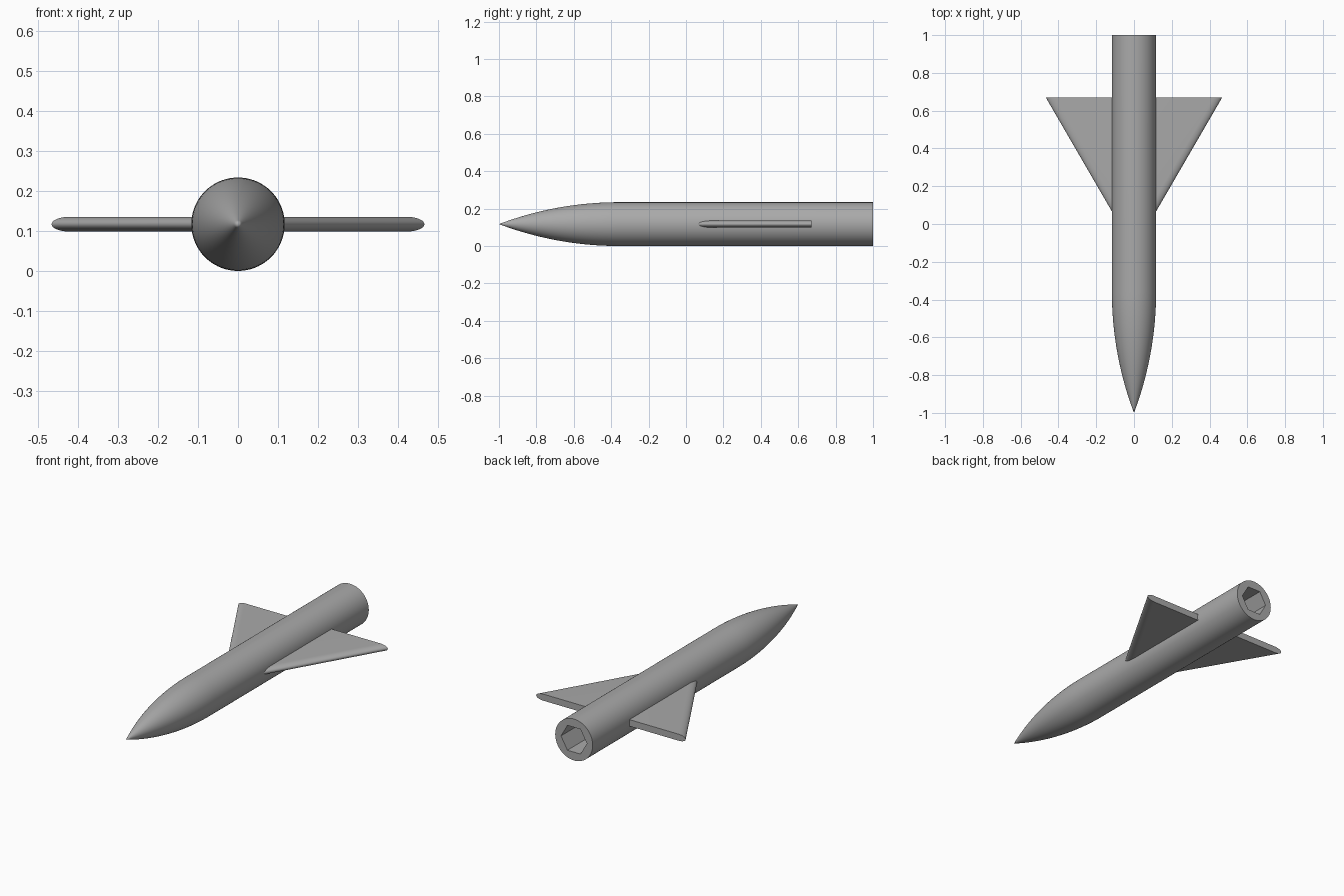
import bpy, bmesh
from math import sin, cos, pi, sqrt

if "Cube" in bpy.data.objects:
    bpy.data.objects.remove(bpy.data.objects["Cube"], do_unlink=True)

RADIUS = 0.117        # body radius, also the height of the axis
NOSE_LENGTH = 0.64
SEGMENTS = 72

grey = bpy.data.materials.new("plain grey")
grey.use_nodes = True
grey.diffuse_color = (0.4, 0.4, 0.4, 1)
grey.node_tree.nodes["Principled BSDF"].inputs["Base Color"].default_value = (0.4, 0.4, 0.4, 1)


def finish(bm, name):
    """Turn a bmesh into a named grey object."""
    bmesh.ops.recalc_face_normals(bm, faces=bm.faces)
    mesh = bpy.data.meshes.new(name)
    bm.to_mesh(mesh)
    bm.free()
    obj = bpy.data.objects.new(name, mesh)
    bpy.context.collection.objects.link(obj)
    mesh.materials.append(grey)
    return obj


def activate(obj):
    bpy.ops.object.select_all(action='DESELECT')
    obj.select_set(True)
    bpy.context.view_layer.objects.active = obj


def smooth(obj, angle=0.5):
    activate(obj)
    bpy.ops.object.shade_smooth_by_angle(angle=angle)


def ring(bm, radius, y, sides):
    return [bm.verts.new((radius * cos(2 * pi * i / sides), y,
                          RADIUS + radius * sin(2 * pi * i / sides))) for i in range(sides)]


def loft(bm, a, b):
    for i in range(len(a)):
        j = (i + 1) % len(a)
        bm.faces.new((a[i], a[j], b[j], b[i]))


# Body: tangent ogive nose running into a straight tube
bm = bmesh.new()
rho = (RADIUS ** 2 + NOSE_LENGTH ** 2) / (2 * RADIUS)
tip = bm.verts.new((0, -1, RADIUS))
rings = []
for k in range(1, 25):
    s = NOSE_LENGTH * k / 24
    r = sqrt(rho ** 2 - (NOSE_LENGTH - s) ** 2) + RADIUS - rho
    rings.append(ring(bm, r, s - 1, SEGMENTS))
rings.append(ring(bm, RADIUS, 1, SEGMENTS))
for i in range(SEGMENTS):
    bm.faces.new((tip, rings[0][i], rings[0][(i + 1) % SEGMENTS]))
for a, b in zip(rings, rings[1:]):
    loft(bm, a, b)
bm.faces.new(rings[-1])
body = finish(bm, "body")

# Hexagonal socket in the tail
bm = bmesh.new()
front, back = ring(bm, 0.081, 0.5, 6), ring(bm, 0.081, 1.1, 6)
loft(bm, front, back)
bm.faces.new(front)
bm.faces.new(back)
cutter = finish(bm, "socket_cutter")
cutter.hide_render = True
cut = body.modifiers.new("socket", 'BOOLEAN')
cut.operation = 'DIFFERENCE'
cut.solver = 'EXACT'
cut.object = cutter
activate(body)
bpy.ops.object.modifier_apply(modifier=cut.name)
bpy.data.objects.remove(cutter, do_unlink=True)
smooth(body)


# Wings: flat delta plates with an elliptical leading edge
def wing(name, side):
    root, tip_x, trail, half, edge, slope = 0.1, 0.467, 0.67, 0.0185, 0.045, 0.58
    bm = bmesh.new()
    steps = 16
    outer, inner = [], []
    for k in range(steps + 1):
        t = pi * k / steps - pi / 2
        x = tip_x - edge * (1 - cos(t))
        z = RADIUS + half * sin(t)
        outer.append(bm.verts.new((side * x, trail, z)))
        inner.append(bm.verts.new((side * root, trail - (x - root) / slope, z)))
    low = bm.verts.new((side * root, trail, RADIUS - half))
    high = bm.verts.new((side * root, trail, RADIUS + half))
    for k in range(steps):
        bm.faces.new((outer[k], outer[k + 1], inner[k + 1], inner[k]))
    bm.faces.new((low, outer[0], inner[0]))
    bm.faces.new((high, inner[-1], outer[-1]))
    bm.faces.new([low] + outer + [high])
    bm.faces.new([low] + inner + [high])
    smooth(finish(bm, name))


wing("left_wing", 1)
wing("right_wing", -1)
